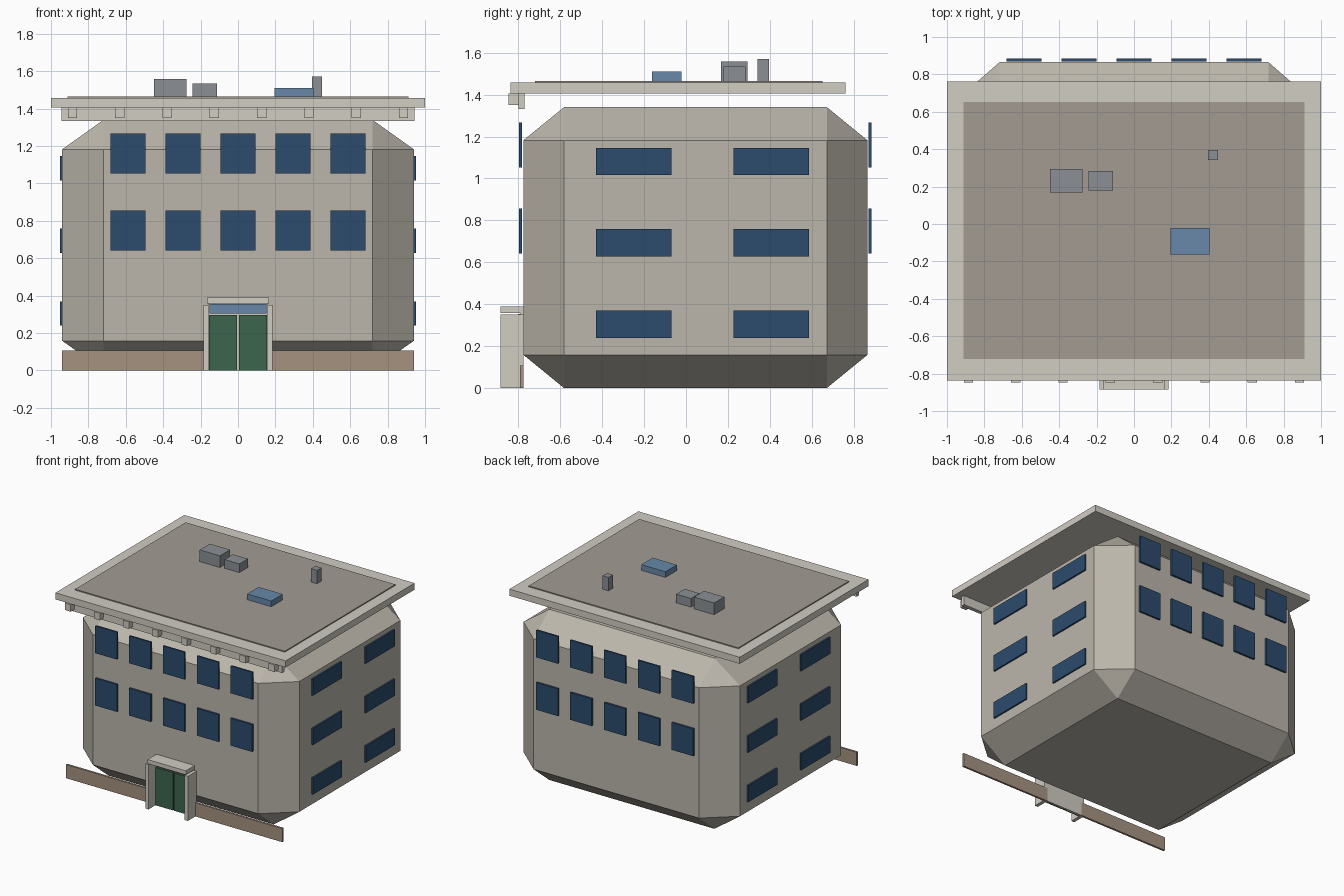
import bpy

if "Cube" in bpy.data.objects:
    bpy.data.objects.remove(bpy.data.objects["Cube"])


def material(name, rgb):
    m = bpy.data.materials.new(name)
    m.diffuse_color = (*rgb, 1)
    m.use_nodes = True
    m.node_tree.nodes["Principled BSDF"].inputs["Base Color"].default_value = m.diffuse_color
    return m


STONE = material("stone", (0.50, 0.47, 0.41))
TRIM = material("trim", (0.64, 0.61, 0.55))
ROOF = material("roof_gravel", (0.36, 0.33, 0.29))
GLASS = material("glass", (0.025, 0.07, 0.15))
SKY = material("skylight_glass", (0.14, 0.25, 0.40))
GREEN = material("green_paint", (0.045, 0.13, 0.075))
BASE = material("brown_stone", (0.38, 0.29, 0.22))
METAL = material("metal", (0.26, 0.28, 0.30))


def box(name, x, y, z, mat):
    """Box from (min, max) ranges on each axis."""
    bpy.ops.mesh.primitive_cube_add(size=1, location=[sum(r) / 2 for r in (x, y, z)])
    ob = bpy.context.object
    ob.name = name
    ob.scale = [r[1] - r[0] for r in (x, y, z)]
    ob.data.materials.append(mat)
    return ob


def around(c, size):
    return (c - size / 2, c + size / 2)


# Main block: chamfer in unit-cube space so it stretches with the scale
body = box("building_body", (-0.94, 0.94), (-0.776, 0.866), (0, 1.34), STONE)
bevel = body.modifiers.new("chamfer", 'BEVEL')
bevel.width = 0.118
bevel.segments = 1
bevel.limit_method = 'NONE'

# Roof slab and gravel surface
box("roof_slab", (-1, 1), (-0.837, 0.762), (1.405, 1.457), TRIM)
box("roof_surface", (-0.911, 0.911), (-0.721, 0.652), (1.452, 1.465), ROOF)

# Cornice beam with brackets
box("cornice_beam", (-0.943, 0.943), (-0.80, -0.77), (1.332, 1.405), TRIM)
for i in range(8):
    box("cornice_bracket", around(-0.885 + i * 1.77 / 7, 0.05), (-0.848, -0.80), (1.35, 1.405), TRIM)

# Front and back windows
for i in range(5):
    for z in (0.749, 1.16):
        for side, y in (("front", (-0.798, -0.783)), ("back", (0.870, 0.885))):
            box(side + "_window", around((i - 2) * 0.294, 0.187), y, around(z, 0.214), GLASS)

# Side windows
for side, x in (("left", -0.945), ("right", 0.945)):
    for y in (-0.25, 0.406):
        for z in (0.304, 0.693, 1.081):
            box(side + "_window", around(x, 0.015), around(y, 0.361), around(z, 0.13), GLASS)

# Plinth strips on either side of the entrance
for s in (-1, 1):
    box("plinth", sorted((s * 0.157, s * 0.94)), (-0.792, -0.776), (0, 0.107), BASE)

# Entrance: frame, pillars, doors, transom and canopy
box("door_frame", (-0.16, 0.16), (-0.79, -0.776), (0, 0.358), TRIM)
for s in (-1, 1):
    box("entrance_pillar", sorted((s * 0.157, s * 0.184)), (-0.885, -0.776), (0, 0.35), TRIM)
    box("door_leaf", sorted((s * 0.005, s * 0.155)), (-0.80, -0.785), (0, 0.297), GREEN)
box("transom_window", (-0.153, 0.153), (-0.80, -0.785), (0.305, 0.354), SKY)
box("entrance_canopy", (-0.166, 0.166), (-0.885, -0.776), (0.357, 0.389), TRIM)

# Rooftop equipment
box("air_unit_large", (-0.45, -0.275), (0.168, 0.294), (1.46, 1.557), METAL)
box("air_unit_small", (-0.242, -0.113), (0.178, 0.284), (1.46, 1.533), METAL)
box("vent_stack", (0.396, 0.448), (0.341, 0.396), (1.46, 1.57), METAL)
box("skylight", (0.194, 0.403), (-0.163, -0.021), (1.46, 1.51), SKY)
